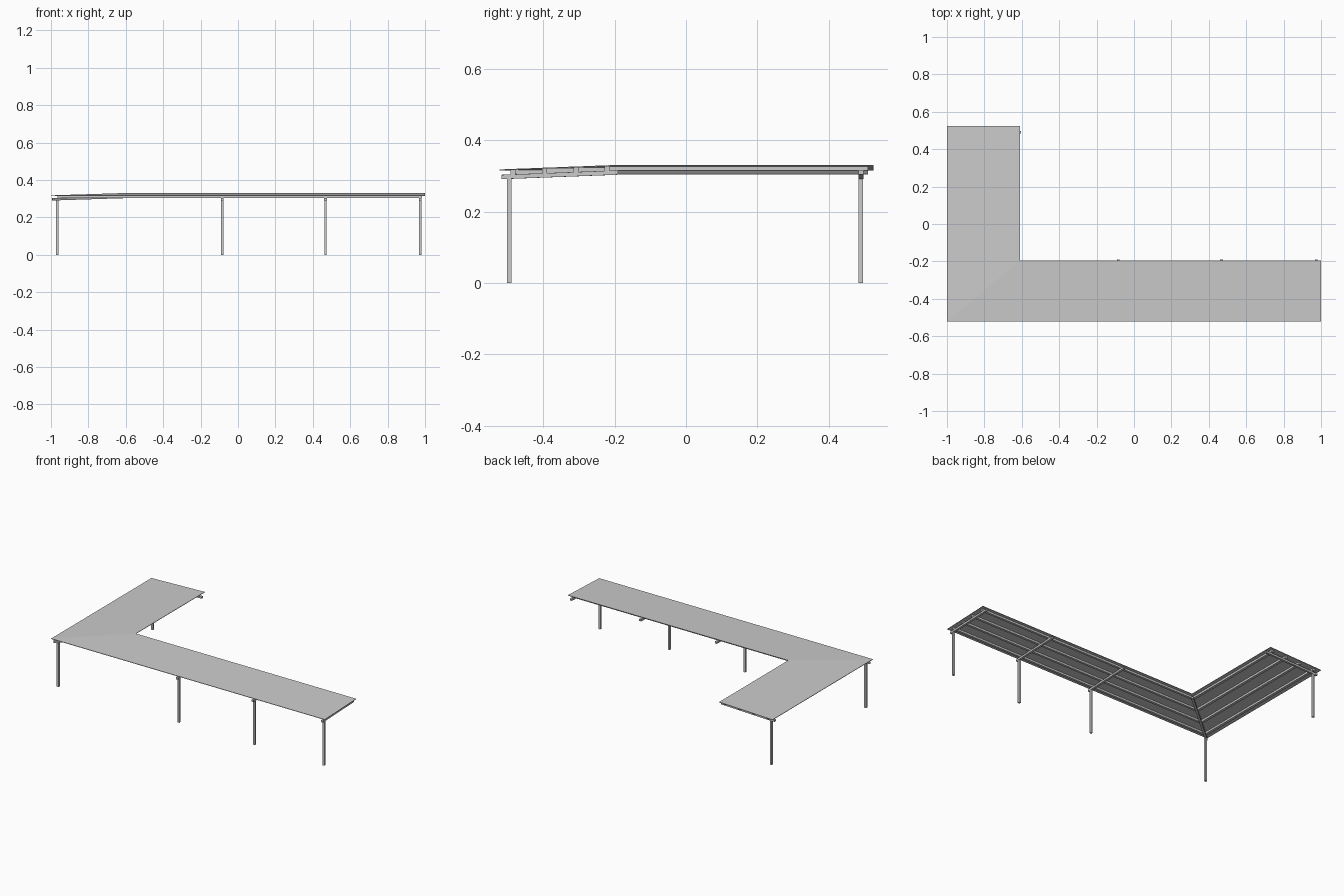
import bpy, bmesh
from mathutils import Vector

if "Cube" in bpy.data.objects:
    bpy.data.objects.remove(bpy.data.objects["Cube"])

X0, X1, XI = -1.0, 1.0, -0.61      # outer left, right end, inner corner x
Y0, Y1, YI = -0.522, 0.525, -0.195  # outer front, back end, inner corner y


def plan(t):
    """Corner point of the L at fraction t from outer to inner edge."""
    return X0 + (XI - X0) * t, Y0 + (YI - Y0) * t


def top(t):
    return 0.318 + 0.0125 * t


def loft(name, rings):
    """Closed solid through a list of four-point rings."""
    bm = bmesh.new()
    vs = [[bm.verts.new(p) for p in r] for r in rings]
    for a, b in zip(vs, vs[1:]):
        for i in range(4):
            j = (i + 1) % 4
            bm.faces.new((a[i], a[j], b[j], b[i]))
    bm.faces.new(vs[0])
    bm.faces.new(vs[-1])
    bmesh.ops.recalc_face_normals(bm, faces=bm.faces)
    me = bpy.data.meshes.new(name)
    bm.to_mesh(me)
    bm.free()
    ob = bpy.data.objects.new(name, me)
    bpy.context.collection.objects.link(ob)


def l_strip(name, t0, t1, drop, height, inset=0.0):
    """Strip that follows both wings, mitred along the hip."""
    def ring(f):
        return [(*f(t), top(t) - d) for t, d in
                ((t0, drop), (t1, drop), (t1, drop + height), (t0, drop + height))]
    loft(name, [ring(lambda t: (plan(t)[0], Y1 - inset)),
                ring(plan),
                ring(lambda t: (X1 - inset, plan(t)[1]))])


def rafter(name, f, t0, t1, w=0.014, drop=0.0155, height=0.012):
    a, b = Vector(f(t0)), Vector(f(t1))
    d = (b - a).normalized()
    n = Vector((-d.y, d.x)) * w / 2
    rings = []
    for p, t in ((a, t0), (b, t1)):
        z = top(t) - drop
        rings.append([(*(p + n), z), (*(p - n), z),
                      (*(p - n), z - height), (*(p + n), z - height)])
    loft(name, rings)


def post(name, x, y, h=0.293, w=0.0065):
    loft(name, [[(x - w, y - w, z), (x + w, y - w, z),
                 (x + w, y + w, z), (x - w, y + w, z)] for z in (0, h)])


# Sloping L-shaped roof sheet
l_strip("roof_sheet", 0, 1, 0, 0.003)

# Purlins running along both wings
for i, t in enumerate((0.115, 0.385, 0.655, 0.92)):
    l_strip(f"purlin_{i}", t - 0.022, t + 0.022, 0.003, 0.0125, 0.015)

# Cross rafters, with their outer posts
for i, x in enumerate((-0.085, 0.468, 0.975)):
    rafter(f"rafter_{i}", lambda t: (x, plan(t)[1]), 0.015, 1.015)
    post(f"front_post_{i}", x, -0.495)
rafter("wing_end_rafter", lambda t: (plan(t)[0], 0.49), 0.015, 1.015)
post("back_post", -0.967, 0.49)

# Hip rafter on the diagonal and corner post
rafter("hip_rafter", plan, 0.03, 0.99)
post("corner_post", -0.967, -0.495)
